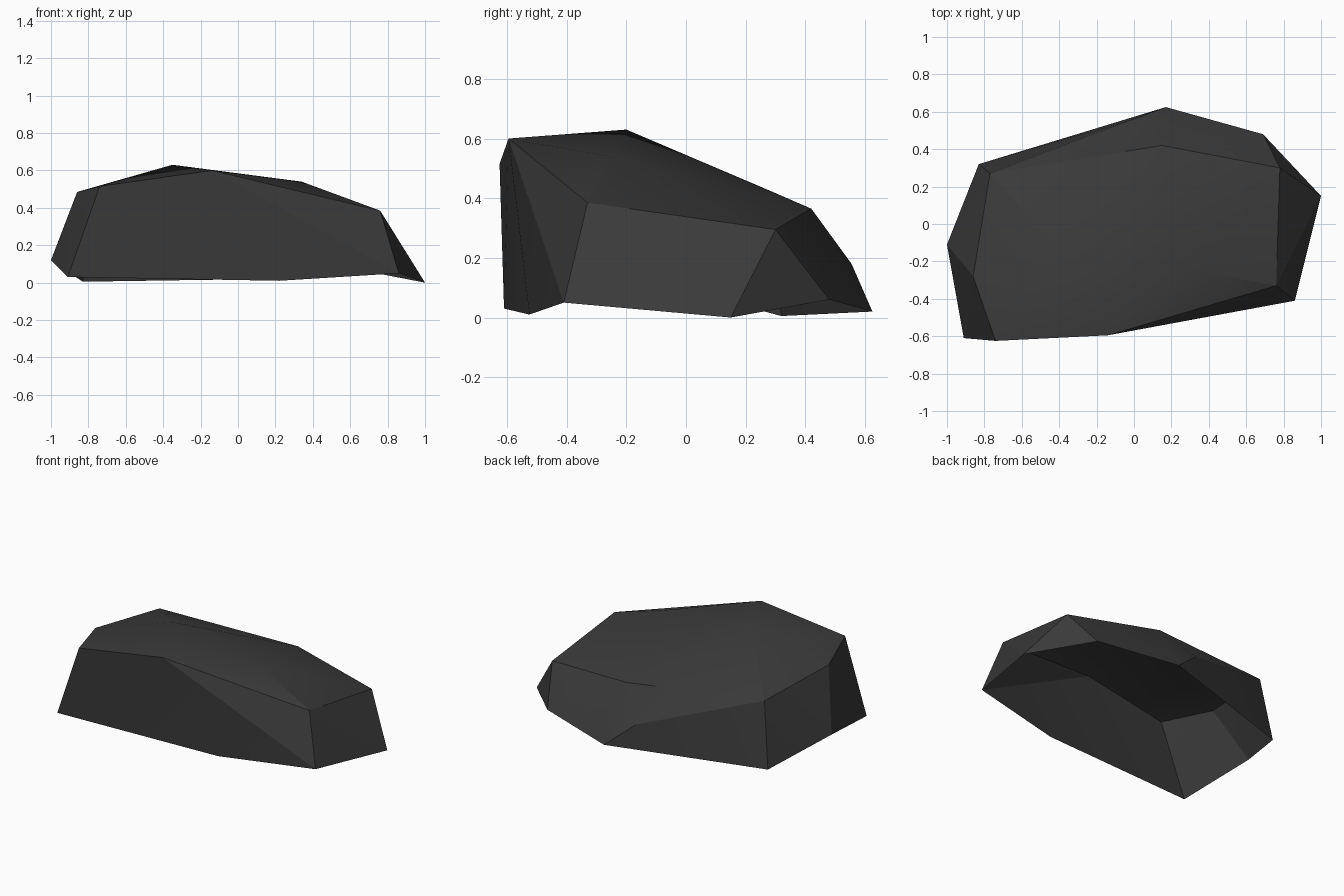
import bpy, bmesh, math

cube = bpy.data.objects.get("Cube")
if cube:
    bpy.data.objects.remove(cube, do_unlink=True)

# Stone colour
stone = bpy.data.materials.new("dark_grey_stone")
stone.use_nodes = True
grey = (0.043, 0.043, 0.043, 1)
stone.diffuse_color = grey
stone.node_tree.nodes["Principled BSDF"].inputs["Base Color"].default_value = grey

# Corners of the boulder, from the crown down to the foot
crown = [(-.35, -.2, .63), (-.14, -.595, .6), (.34, -.25, .54)]
shoulder = [(-.74, -.625, .515), (-.86, -.28, .485), (-.77, .27, .43),
            (.15, .42, .365), (.78, .3, .295), (.76, -.33, .385)]
foot = [(-1, -.11, .12), (-.91, -.61, .03), (.22, -.525, .01),
        (.86, -.41, .05), (1, .15, 0), (.69, .48, .06), (.17, .625, .02),
        (-.02, .555, .18), (-.83, .32, .005)]

# Faceted shell around the corners
bm = bmesh.new()
for co in crown + shoulder + foot:
    bm.verts.new(co)
bmesh.ops.convex_hull(bm, input=bm.verts[:])
bmesh.ops.delete(bm, geom=[v for v in bm.verts if not v.link_faces], context='VERTS')

# The shell is hollow and open underneath
bm.normal_update()
under = [f for f in bm.faces
         if f.normal.z < -.5 and f.calc_center_median().z < .1]
bmesh.ops.delete(bm, geom=under, context='FACES')

mesh = bpy.data.meshes.new("boulder")
bm.to_mesh(mesh)
bm.free()
mesh.materials.append(stone)
boulder = bpy.data.objects.new("boulder", mesh)
bpy.context.collection.objects.link(boulder)

# Soft shading across shallow creases
bpy.ops.object.select_all(action='DESELECT')
boulder.select_set(True)
bpy.context.view_layer.objects.active = boulder
bpy.ops.object.shade_smooth_by_angle(angle=math.radians(20))
